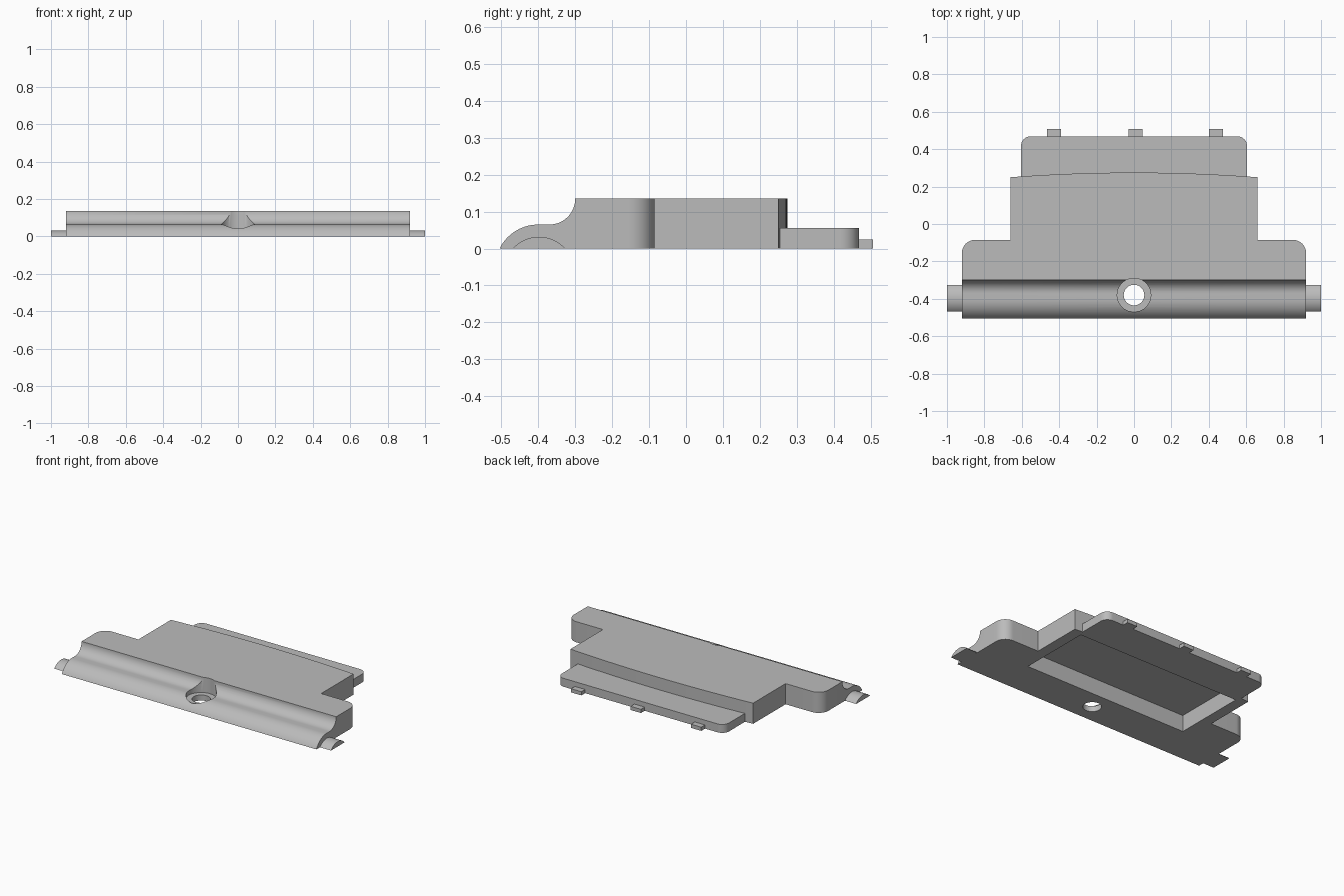
import bpy, bmesh, math
from mathutils import Vector

old = bpy.data.objects.get("Cube")
if old:
    bpy.data.objects.remove(old, do_unlink=True)

grey = bpy.data.materials.new("plain grey")
grey.use_nodes = True
colour = (0.5, 0.5, 0.5, 1)
grey.diffuse_color = colour
grey.node_tree.nodes["Principled BSDF"].inputs["Base Color"].default_value = colour


def arc(cx, cy, r, start, end, n=12):
    """Points on a circular arc, angles in degrees."""
    angles = [math.radians(start + (end - start) * i / n) for i in range(n + 1)]
    return [(cx + r * math.cos(a), cy + r * math.sin(a)) for a in angles]


def prism(name, outline, lo, hi, axis="z"):
    """Extrude an outline along z (points are x, y) or x (points are y, z)."""
    bm = bmesh.new()
    place = (lambda p: (p[0], p[1], lo)) if axis == "z" else (lambda p: (lo, p[0], p[1]))
    face = bm.faces.new([bm.verts.new(place(p)) for p in outline])
    extruded = bmesh.ops.extrude_face_region(bm, geom=[face])
    step = Vector((0, 0, hi - lo)) if axis == "z" else Vector((hi - lo, 0, 0))
    moved = [g for g in extruded["geom"] if isinstance(g, bmesh.types.BMVert)]
    bmesh.ops.translate(bm, verts=moved, vec=step)
    bmesh.ops.recalc_face_normals(bm, faces=bm.faces)
    mesh = bpy.data.meshes.new(name)
    bm.to_mesh(mesh)
    bm.free()
    mesh.materials.append(grey)
    obj = bpy.data.objects.new(name, mesh)
    bpy.context.collection.objects.link(obj)
    return obj


def rectangle(x0, x1, y0, y1):
    return [(x0, y0), (x1, y0), (x1, y1), (x0, y1)]


def select_only(obj):
    bpy.ops.object.select_all(action="DESELECT")
    obj.select_set(True)
    bpy.context.view_layer.objects.active = obj


def combine(obj, tool, operation):
    """Apply a boolean and discard its tool."""
    tool.hide_render = True
    mod = obj.modifiers.new("cut", "BOOLEAN")
    mod.operation, mod.object, mod.solver = operation, tool, "EXACT"
    select_only(obj)
    bpy.ops.object.modifier_apply(modifier=mod.name)
    bpy.data.objects.remove(tool, do_unlink=True)


def mirrored(half):
    """Close an outline across x = 0."""
    return half + [(-x, y) for x, y in reversed(half) if abs(x) > 1e-5]


# Main body: rounded front lip and hollow cove, trimmed to the stepped plan
lip_r, lip_y, lip_top, height = 0.117, -0.40, 0.065, 0.135
lip_z = lip_top - lip_r
start = 180 - math.degrees(math.asin(-lip_z / lip_r))
side = arc(lip_y, lip_z, lip_r, start, 90, 20)
side += arc(-0.37, height, 0.07, 270, 360, 16)
side += [(0.4, height), (0.4, 0)]
body = prism("body", side, -1, 1, "x")

half = [(0.92, -0.6)] + arc(0.85, -0.155, 0.07, 0, 90) + [(0.66, -0.085)]
half += [(x, 0.275 - 0.025 * (x / 0.66) ** 2) for x in (0.66 * (1 - i / 12) for i in range(13))]
combine(body, prism("plan_trim", mirrored(half), -0.5, 0.5), "INTERSECT")

# Underside pocket, then screw hole with counterbore in the lip
combine(body, prism("pocket", rectangle(-0.59, 0.59, -0.26, 0.22), -0.1, 0.107), "DIFFERENCE")
for name, radius, floor in (("hole", 0.055, -0.1), ("counterbore", 0.09, 0.036)):
    circle = arc(0, -0.38, radius, 0, 360, 48)[:-1]
    combine(body, prism(name, circle, floor, 0.4), "DIFFERENCE")

# Rear ledge with rounded back corners
ledge = [(0.604, 0.252)] + arc(0.554, 0.418, 0.05, 0, 90)
parts = [body, prism("rear_ledge", mirrored(ledge), 0, 0.055)]

# Small clips on the ledge
for name, x in (("right_clip", -0.428), ("middle_clip", 0.008), ("left_clip", 0.438)):
    parts.append(prism(name, rectangle(x - 0.037, x + 0.037, 0.468, 0.507), 0, 0.024))

# Half-round pegs at both ends of the lip
peg = arc(-0.398, -0.062, 0.094, 138.7, 41.3, 16)
parts.append(prism("left_peg", peg, 0.92, 1, "x"))
parts.append(prism("right_peg", peg, -1, -0.92, "x"))

for part in parts:
    select_only(part)
    bpy.ops.object.shade_smooth_by_angle(angle=math.radians(30))
